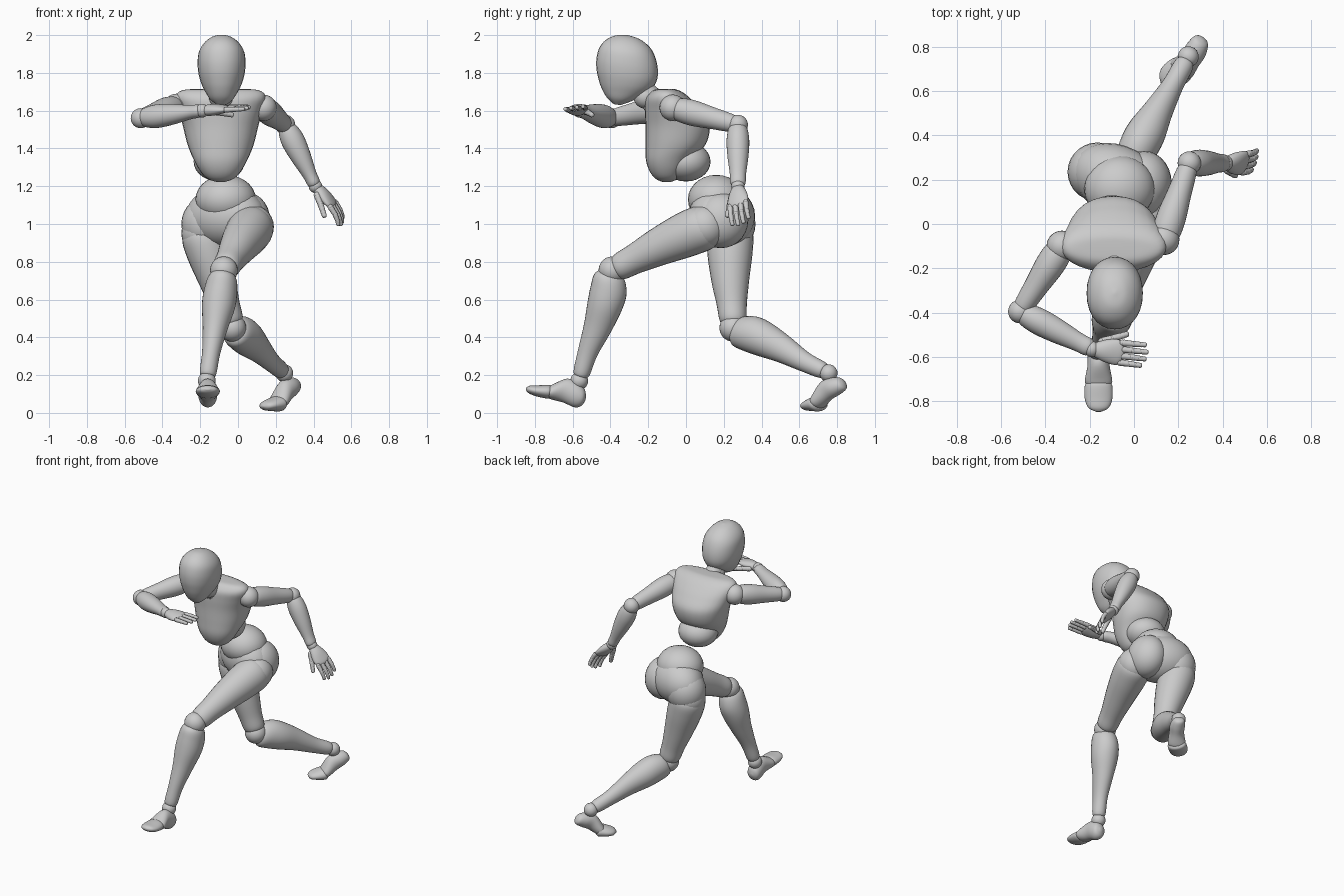
import bpy, bmesh, math
from mathutils import Vector as V, Matrix

if "Cube" in bpy.data.objects:
    bpy.data.objects.remove(bpy.data.objects["Cube"])

SEG, STEP = 28, 5


def finish(bm, name):
    bmesh.ops.recalc_face_normals(bm, faces=bm.faces)
    me = bpy.data.meshes.new(name)
    bm.to_mesh(me)
    bm.free()
    for p in me.polygons:
        p.use_smooth = True
    ob = bpy.data.objects.new(name, me)
    bpy.context.collection.objects.link(ob)
    bpy.context.view_layer.objects.active = ob
    ob.select_set(True)
    bpy.ops.object.shade_smooth_by_angle(angle=math.radians(50))
    ob.select_set(False)
    return ob


def ball(name, c, r, seg=28, turn=0):
    bm = bmesh.new()
    bmesh.ops.create_uvsphere(bm, u_segments=seg, v_segments=seg // 2, radius=1)
    r = (r, r, r) if isinstance(r, (int, float)) else r
    rot = Matrix.Rotation(math.radians(turn), 3, 'Z')
    for v in bm.verts:
        v.co = V(c) + rot @ V([a * b for a, b in zip(v.co, r)])
    return finish(bm, name)


def cr(a, b, c, d, t):
    return [.5 * (2*q + (r-p)*t + (2*p-5*q+4*r-s)*t*t + (3*q-p-3*r+s)*t**3)
            for p, q, r, s in zip(a, b, c, d)]


def loft(name, rings, side, n=2.0, seg=SEG):
    """Rings are (x, y, z, side radius, front radius), smoothly interpolated."""
    t = (V(rings[-1][:3]) - V(rings[0][:3])).normalized()
    u = (V(side) - t * t.dot(V(side))).normalized()
    w = t.cross(u)
    k = [rings[0], *rings, rings[-1]]
    fine = [cr(*k[i:i+4], j / STEP) for i in range(len(rings) - 1) for j in range(STEP)]
    fine.append(rings[-1])
    bm = bmesh.new()
    loops = []
    for x, y, z, a, b in fine:
        loop = []
        for i in range(seg):
            c, s = math.cos(2*math.pi*i/seg), math.sin(2*math.pi*i/seg)
            cx = math.copysign(abs(c)**(2/n), c) * max(a, .001)
            sy = math.copysign(abs(s)**(2/n), s) * max(b, .001)
            loop.append(bm.verts.new(V((x, y, z)) + u*cx + w*sy))
        loops.append(loop)
    for p, q in zip(loops, loops[1:]):
        for i in range(seg):
            bm.faces.new((p[i], p[(i+1) % seg], q[(i+1) % seg], q[i]))
    bm.faces.new(loops[0])
    bm.faces.new(loops[-1])
    return finish(bm, name)


def limb(name, a, b, prof, side=(1, 0, 0), seg=SEG):
    """Profile is (t, side radius, front radius, front offset); ends are rounded."""
    a, b = V(a), V(b)
    d = b - a
    t = d.normalized()
    u = (V(side) - t * t.dot(V(side))).normalized()
    w = t.cross(u)
    L = d.length
    f, e = prof[0], prof[-1]
    caps0 = [(f[0]-f[1]*k/L, f[1]*r, f[2]*r, f[3]) for k, r in ((.55, .04), (.42, .6))]
    caps1 = [(e[0]+e[1]*k/L, e[1]*r, e[2]*r, e[3]) for k, r in ((.42, .6), (.55, .04))]
    rings = [(*(a + d*s + w*o), ru, rv) for s, ru, rv, o in caps0 + prof + caps1]
    return loft(name, rings, side, seg=seg)


# head and neck
HX = -.087
loft("head", [(HX, y, z, a, b) for z, y, a, b in (
    (2.0, -.31, .005, .005), (1.988, -.31, .052, .066), (1.955, -.31, .094, .118),
    (1.91, -.312, .12, .149), (1.85, -.312, .127, .164), (1.79, -.313, .121, .162),
    (1.74, -.32, .106, .143), (1.70, -.335, .086, .112), (1.66, -.354, .06, .066),
    (1.632, -.365, .025, .018))], (1, 0, 0), 2.15)
limb("neck", (-.09, -.16, 1.64), (-.088, -.25, 1.74),
     [(0, .075, .07, 0), (.4, .06, .06, 0), (1, .055, .055, 0)])
ball("neck_joint", (-.09, -.215, 1.675), .064)

# torso
loft("chest", [(-.092, y, z, a, b) for z, y, a, b in (
    (1.222, -.10, .02, .02), (1.24, -.10, .07, .06), (1.28, -.10, .108, .092),
    (1.34, -.09, .142, .122), (1.42, -.055, .175, .16), (1.52, -.045, .2, .17),
    (1.60, -.07, .222, .148), (1.66, -.095, .238, .12), (1.695, -.105, .226, .088),
    (1.712, -.11, .18, .055), (1.715, -.11, .06, .02))], (1, 0, 0), 2.2)
ball("abdomen", (-.1, 0, 1.33), (.135, .13, .105))
ball("waist", (-.065, .16, 1.13), (.16, .15, .13))

# pelvis
ball("pelvis", (-.065, .19, 1.04), (.225, .16, .165), turn=-28)
ball("left_buttock", (.045, .185, 1.02), (.125, .145, .148))
ball("right_buttock", (-.165, .235, 1.0), (.135, .133, .145))

# legs
HIPS = {"left": (.075, .10, .985), "right": (-.185, .235, .95)}
KNEES = {"left": (-.075, -.39, .755), "right": (-.03, .25, .45)}
ANKLES = {"left": (-.165, -.565, .17), "right": (.245, .755, .21)}
THIGH = [(0, .115, .118, 0), (.2, .118, .12, .005), (.5, .098, .1, .008),
         (.75, .078, .08, .004), (.92, .07, .07, 0)]
SHIN = [(.07, .075, .085, 0), (.18, .088, .098, -.012), (.32, .088, .093, -.015),
        (.52, .066, .074, -.012), (.75, .048, .053, 0), (.93, .044, .044, 0)]
for s in ("left", "right"):
    ball(s + "_hip", HIPS[s], .115)
    limb(s + "_thigh", HIPS[s], KNEES[s], THIGH)
    ball(s + "_knee", KNEES[s], .073)
    limb(s + "_shin", KNEES[s], ANKLES[s], SHIN)
    ball(s + "_ankle", ANKLES[s], .047)

# feet
FX = -.16
loft("left_foot", [(FX, -.53, .08, .01, .01), (FX, -.545, .083, .04, .045),
                   (FX, -.58, .095, .05, .066), (FX, -.64, .118, .05, .064),
                   (FX, -.71, .112, .062, .04), (FX, -.735, .112, .045, .028)], (1, 0, 0))
loft("left_toes", [(FX, -.71, .11, .045, .025), (FX, -.73, .112, .062, .036),
                   (FX, -.79, .117, .062, .029), (FX, -.83, .124, .045, .02),
                   (FX, -.847, .127, .012, .006)], (1, 0, 0))
loft("right_foot", [(.31, .835, .16, .01, .01), (.302, .825, .155, .037, .037),
                    (.28, .785, .14, .05, .052), (.25, .74, .115, .05, .055),
                    (.215, .70, .06, .06, .04), (.2, .685, .05, .045, .025)], (.7, -.7, 0))
loft("right_toes", [(.23, .71, .052, .045, .03), (.215, .70, .05, .062, .042),
                    (.17, .665, .042, .062, .032), (.142, .64, .036, .045, .022),
                    (.127, .63, .034, .012, .006)], (.7, -.7, 0))

# arms
SHOULDERS = {"left": (.135, -.07, 1.615), "right": (-.325, -.10, 1.62)}
ELBOWS = {"left": (.25, .275, 1.525), "right": (-.515, -.395, 1.56)}
WRISTS = {"left": (.41, .275, 1.2), "right": (-.19, -.565, 1.6)}
UPPER = [(.08, .06, .062, 0), (.3, .068, .066, 0), (.6, .058, .055, 0), (.92, .046, .044, 0)]
FORE = [(.07, .05, .05, 0), (.25, .06, .062, 0), (.5, .056, .055, 0), (.8, .043, .038, 0), (.95, .04, .034, 0)]
for s in ("left", "right"):
    ball(s + "_shoulder", SHOULDERS[s], .07)
    limb(s + "_upper_arm", SHOULDERS[s], ELBOWS[s], UPPER, (0, 0, 1))
    ball(s + "_elbow", ELBOWS[s], .053)
    limb(s + "_forearm", ELBOWS[s], WRISTS[s], FORE, (0, 1, 0))
    ball(s + "_wrist", WRISTS[s], .036)


def digit(name, base, d, palm, lengths, r, curl):
    p, ang = V(base), 0
    for i, ln in enumerate(lengths):
        ang += curl
        q = p + (d*math.cos(ang) + palm*math.sin(ang)) * ln
        k = r * (1 - .1*i)
        ball(f"{name}_knuckle_{i+1}", p, k, 12)
        limb(f"{name}_bone_{i+1}", p, q, [(.12, k, k, 0), (.5, k*.95, k*.95, 0), (.9, k*.88, k*.88, 0)],
             d.cross(palm), 10)
        p = q


def hand(s, d, palm, thumb, curl):
    w = V(WRISTS[s])
    d = V(d).normalized()
    thumb = (V(thumb) - d*d.dot(V(thumb))).normalized()
    palm = (V(palm) - d*d.dot(V(palm)) - thumb*thumb.dot(V(palm))).normalized()
    limb(s + "_palm", w, w + d*.13, [(.15, .035, .028, 0), (.5, .052, .03, 0), (.9, .058, .021, 0)], thumb)
    for i, f in enumerate(("index", "middle", "ring", "little")):
        off = .045 - .03*i
        k = (.95, 1.05, 1, .85)[i]
        digit(f"{s}_{f}", w + d*.133 + thumb*off, (d + thumb*off*.6).normalized(), palm,
              [.05*k, .036*k, .029*k], .015, curl)
    digit(s + "_thumb", w + d*.04 + thumb*.038 + palm*.012,
          (d + thumb*.4 + palm*.25).normalized(), palm, [.05, .042, .032], .018, .03)


# hands
hand("left", (.7, 0, -.74), (-.74, 0, -.7), (-.32, -1, -.3), .2)
hand("right", (.25, -.03, .02), (0, .12, -1), (0, 1, .12), .02)
